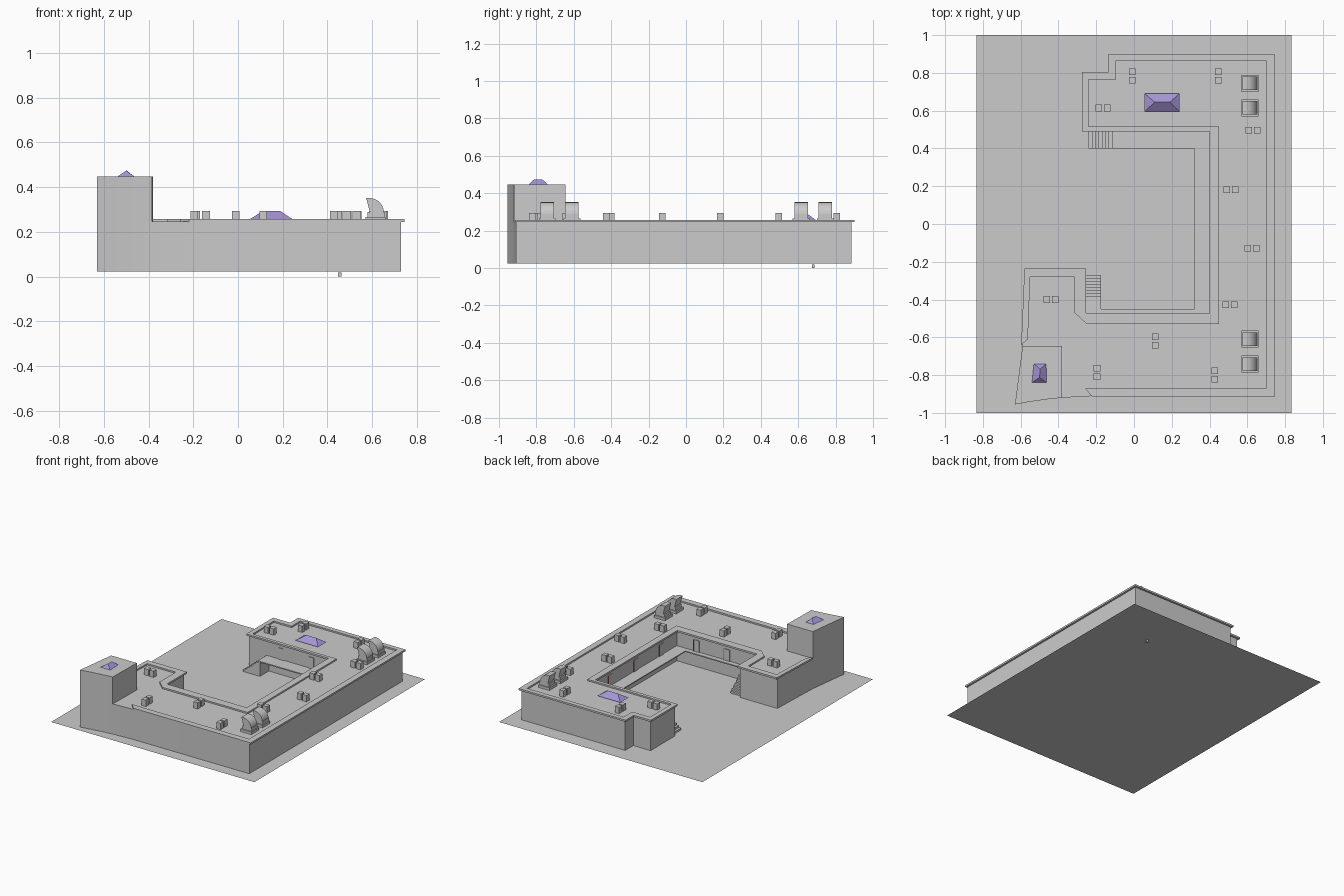
import bpy, bmesh, math

if "Cube" in bpy.data.objects:
    bpy.data.objects.remove(bpy.data.objects["Cube"])

G = 0.023      # ground level
DECK = 0.247   # roof deck level
CAP = 0.258    # parapet top


def make(name, bm, mat=None):
    bmesh.ops.recalc_face_normals(bm, faces=bm.faces)
    me = bpy.data.meshes.new(name)
    bm.to_mesh(me)
    bm.free()
    ob = bpy.data.objects.new(name, me)
    bpy.context.collection.objects.link(ob)
    if mat:
        me.materials.append(mat)
    return ob


def extrude(name, pts, vec, mat=None):
    """Closed 3D outline pushed along vec into a solid."""
    bm = bmesh.new()
    a = [bm.verts.new(p) for p in pts]
    b = [bm.verts.new([p[i] + vec[i] for i in range(3)]) for p in pts]
    bm.faces.new(a)
    bm.faces.new(b)
    n = len(pts)
    for i in range(n):
        j = (i + 1) % n
        bm.faces.new((a[i], a[j], b[j], b[i]))
    return make(name, bm, mat)


def prism(name, pts, z0, z1, mat=None):
    return extrude(name, [(x, y, z0) for x, y in pts], (0, 0, z1 - z0), mat)


def box(name, x0, x1, y0, y1, z0, z1, mat=None):
    return prism(name, [(x0, y0), (x1, y0), (x1, y1), (x0, y1)], z0, z1, mat)


def smooth(ob, deg):
    bpy.ops.object.select_all(action='DESELECT')
    ob.select_set(True)
    bpy.context.view_layer.objects.active = ob
    bpy.ops.object.shade_smooth_by_angle(angle=math.radians(deg))


def material(name, col):
    m = bpy.data.materials.new(name)
    m.diffuse_color = (*col, 1)
    m.use_nodes = True
    m.node_tree.nodes["Principled BSDF"].inputs["Base Color"].default_value = m.diffuse_color
    return m


glass = material("violet_glass", (0.38, 0.30, 0.68))
white = material("pale_metal", (0.8, 0.8, 0.78))
red = material("red_trim", (0.5, 0.12, 0.1))

# Ground sheet and the small drain beneath it
bm = bmesh.new()
bm.faces.new([bm.verts.new((x, y, G)) for x, y in
              [(-.835, -1), (.835, -1), (.835, 1), (-.835, 1)]])
make("ground_sheet", bm)
box("drain", .447, .463, .675, .687, 0, G - .004)

# U-shaped building with a gently bowed front-left wall
bow = [(-.63, -.955), (-.55, -.941), (-.46, -.928), (-.385, -.92)]
walls = [(.73, -.91), (.73, .885), (-.12, .885), (-.12, .79), (-.262, .79),
         (-.262, .505), (.415, .505), (.415, -.485), (-.27, -.485),
         (-.27, -.25), (-.575, -.25), (-.59, -.645)] + bow + [(-.22, -.911)]
smooth(prism("building_walls", walls, G, DECK), 20)

# Corner tower
smooth(prism("tower", bow + [(-.38, -.645), (-.59, -.645)], DECK, .447), 20)

# Parapet cap: strip between outer and inner roof outlines, open at the tower
outer = [(-.22, -.915), (.745, -.915), (.745, .90), (-.135, .90), (-.135, .805),
         (-.275, .805), (-.275, .49), (.40, .49), (.40, -.47), (-.255, -.47),
         (-.255, -.47), (-.255, -.235), (-.58, -.235), (-.597, -.64)]
inner = [(-.26, -.87), (.70, -.87), (.70, .865), (-.095, .865), (-.095, .765),
         (-.24, .765), (-.24, .515), (.45, .515), (.45, -.53), (-.25, -.53),
         (-.315, -.47), (-.315, -.28), (-.55, -.28), (-.562, -.61)]
bm = bmesh.new()
rings = [[bm.verts.new((x, y, z)) for x, y in line]
         for line, z in ((outer, DECK - .002), (outer, CAP),
                         (inner, CAP), (inner, DECK - .002))]
for i in range(len(outer) - 1):
    for k in range(4):
        a, b = rings[k], rings[(k + 1) % 4]
        bm.faces.new((a[i], a[i + 1], b[i + 1], b[i]))
for i in (0, -1):
    bm.faces.new([r[i] for r in rings])
bmesh.ops.remove_doubles(bm, verts=bm.verts, dist=1e-5)
make("parapet_cap", bm)

# Courtyard balcony slab
BAL = .135
prism("balcony", [(-.10, .507), (-.10, .40), (.32, .40), (.32, -.45),
                  (-.175, -.45), (-.175, -.40), (-.272, -.40), (-.272, -.487),
                  (.417, -.487), (.417, .507)], BAL - .008, BAL)


def stair_profile(u0, u1, n=8):
    """Stepped side profile climbing from u0 to u1."""
    pts = [(u0, G)]
    for i in range(n):
        z = G + (BAL - G) * (i + 1) / n
        pts += [(u0 + (u1 - u0) * i / n, z), (u0 + (u1 - u0) * (i + 1) / n, z)]
    return pts + [(u1, G)]


# Two stairs up to the balcony
extrude("back_stair", [(u, .40, z) for u, z in stair_profile(-.24, -.10)], (0, .107, 0))
extrude("front_stair", [(-.272, u, z) for u, z in stair_profile(-.27, -.40)], (.097, 0, 0))

# Doors on the balcony level with thin red trim
for y in (-.3, 0, .3):
    box("side_door", .410, .418, y - .022, y + .022, BAL, .22)
    box("side_door_trim", .408, .412, y + .022, y + .026, BAL, .22, red)
for x in (0, .25):
    box("back_door", x - .022, x + .022, .500, .508, BAL, .22)
    box("front_door", x - .022, x + .022, -.488, -.480, BAL, .22)
    box("front_door_trim", x + .022, x + .026, -.482, -.478, BAL, .22, red)


def skylight(name, base, ridge, z0, z1):
    """Hipped glass roof: four base corners, two ridge points."""
    bm = bmesh.new()
    b = [bm.verts.new((x, y, z0)) for x, y in base]
    r = [bm.verts.new((x, y, z1)) for x, y in ridge]
    for f in ((b[0], b[1], r[1], r[0]), (b[1], b[2], r[1]),
              (b[2], b[3], r[0], r[1]), (b[3], b[0], r[0]), b[::-1]):
        bm.faces.new(f)
    make(name, bm, glass)


skylight("roof_skylight", [(.055, .595), (.242, .595), (.242, .692), (.055, .692)],
         [(.11, .645), (.19, .645)], CAP, .293)
skylight("tower_skylight", [(-.463, -.84), (-.465, -.74), (-.53, -.74), (-.54, -.84)],
         [(-.5, -.812), (-.497, -.768)], .447, .474)

# Paired rooftop air units: (x, y, runs along x)
units = [(-.01, .783, 0), (.447, .783, 0), (.113, -.62, 0), (-.196, -.787, 0),
         (.428, -.80, 0), (-.165, .614, 1), (.63, .497, 1), (.513, .182, 1),
         (.625, -.128, 1), (.508, -.427, 1), (-.44, -.40, 1)]
h = .0175
for x, y, along in units:
    for s in (-.0225, .0225):
        cx, cy = (x + s, y) if along else (x, y + s)
        box("air_unit", cx - h, cx + h, cy - h, cy + h, DECK, .294)

# Curved ventilation hoods on square bases
for y in (.745, .615, -.61, -.742):
    box("hood_base", .57, .66, y - .045, y + .045, DECK, .266)
    box("hood_neck", .58, .655, y - .036, y + .036, .266, .29, white)
    arc = [(.59, y - .036, .288)]
    for i in range(9):
        t = math.radians(100 - 100 * i / 8)
        arc.append((.585 + .067 * math.cos(t), y - .036, .288 + .064 * math.sin(t)))
    smooth(extrude("vent_hood", arc, (0, .072, 0), white), 30)
